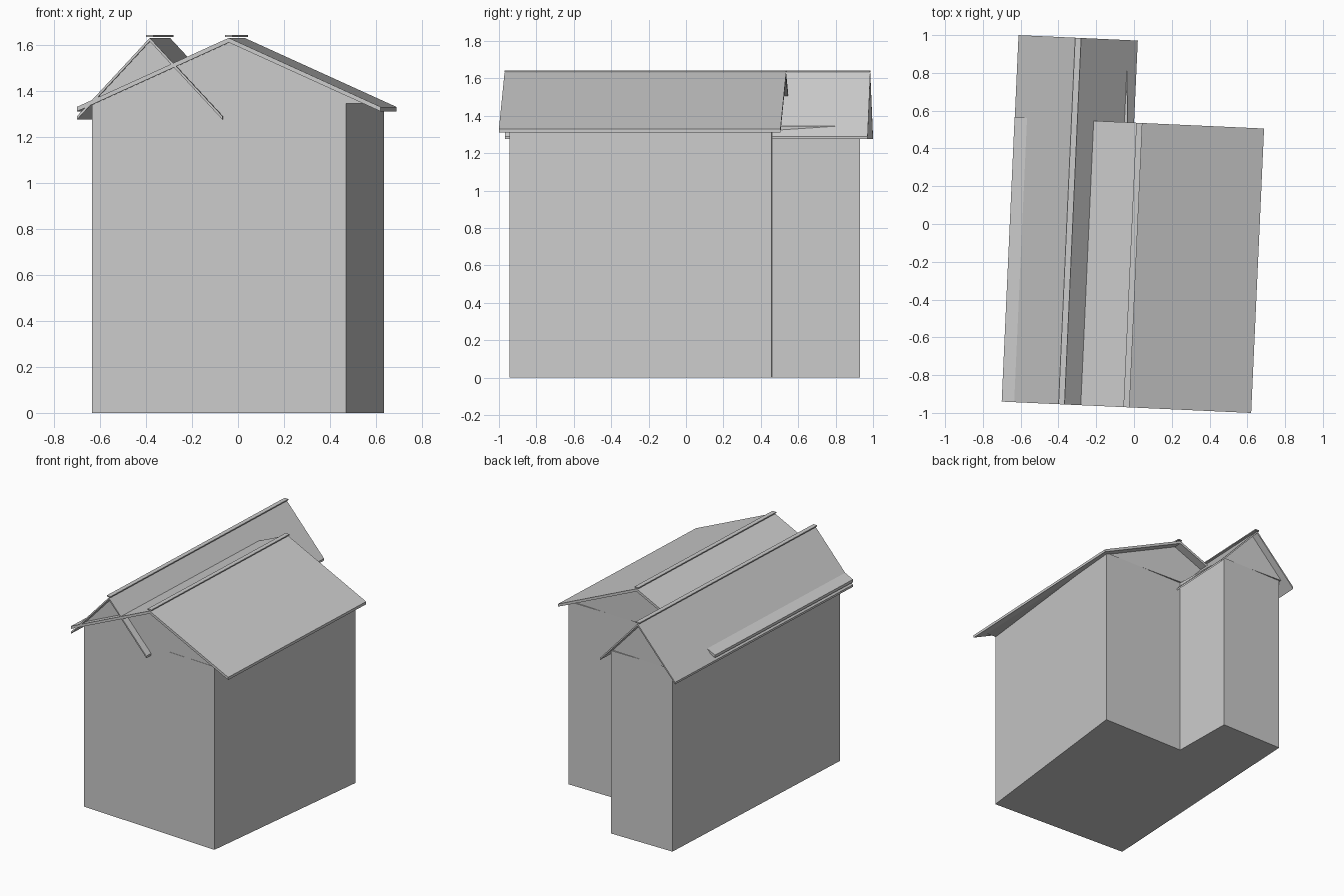
import bpy
import bmesh
import math
from mathutils import Matrix

cube = bpy.data.objects.get("Cube")
if cube:
    bpy.data.objects.remove(cube, do_unlink=True)

grey = bpy.data.materials.new("plain_grey")
grey.use_nodes = True
GREY = (0.6, 0.6, 0.6, 1)
grey.diffuse_color = GREY
grey.node_tree.nodes["Principled BSDF"].inputs["Base Color"].default_value = GREY

# The roofs sit slightly turned on the plot
TURN = Matrix.Rotation(math.radians(-2.6), 4, "Z")
FRONT = -0.971
WALL_TOP = 1.345


def extrude(name, points, offset, turned=True):
    """Solid made by sweeping one flat outline along an offset."""
    bm = bmesh.new()
    face = bm.faces.new([bm.verts.new(p) for p in points])
    swept = bmesh.ops.extrude_face_region(bm, geom=[face])["geom"]
    verts = [v for v in swept if isinstance(v, bmesh.types.BMVert)]
    bmesh.ops.translate(bm, verts=verts, vec=offset)
    bmesh.ops.recalc_face_normals(bm, faces=bm.faces)
    if turned:
        bm.transform(TURN)
    mesh = bpy.data.meshes.new(name)
    bm.to_mesh(mesh)
    bm.free()
    mesh.materials.append(grey)
    obj = bpy.data.objects.new(name, mesh)
    bpy.context.collection.objects.link(obj)


def gabled_roof(name, centre, half, eave, ridge, thick, back, gable_front, gable_back):
    """Open roof shell, ridge cap and the gable wall filling beneath it."""
    def section(outline, y):
        return [(centre + x, y, z) for x, z in outline]

    shell = [(-half, eave), (0, ridge), (half, eave),
             (half, eave - thick), (0, ridge - thick), (-half, eave - thick)]
    extrude(name + "_roof", section(shell, FRONT), (0, back - FRONT, 0))

    cap = [(-0.016, 1.634), (0.016, 1.634), (0.016, 1.642), (-0.016, 1.642)]
    extrude(name + "_ridge_cap", section(cap, FRONT), (0, back - FRONT, 0))

    peak = ridge - thick / 2
    base = half * (peak - WALL_TOP) / (ridge - eave)
    gable = [(-base, WALL_TOP), (0, peak), (base, WALL_TOP)]
    extrude(name + "_gable", section(gable, gable_front), (0, gable_back - gable_front, 0))


# Walls: an irregular L-shaped plan
plan = [(-0.635, -0.885), (0.47, -0.945), (0.635, 0.457),
        (-0.032, 0.463), (-0.04, 0.93), (-0.541, 0.93)]
extrude("walls", [(x, y, 0) for x, y in plan], (0, 0, WALL_TOP), turned=False)

# Wide roof on the right, long steep roof on the left
gabled_roof("main", 0.004, 0.661, 1.33, 1.63, 0.02, 0.536, -0.919, 0.474)
gabled_roof("wing", -0.34, 0.316, 1.29, 1.63, 0.015, 0.971, -0.917, 0.916)
